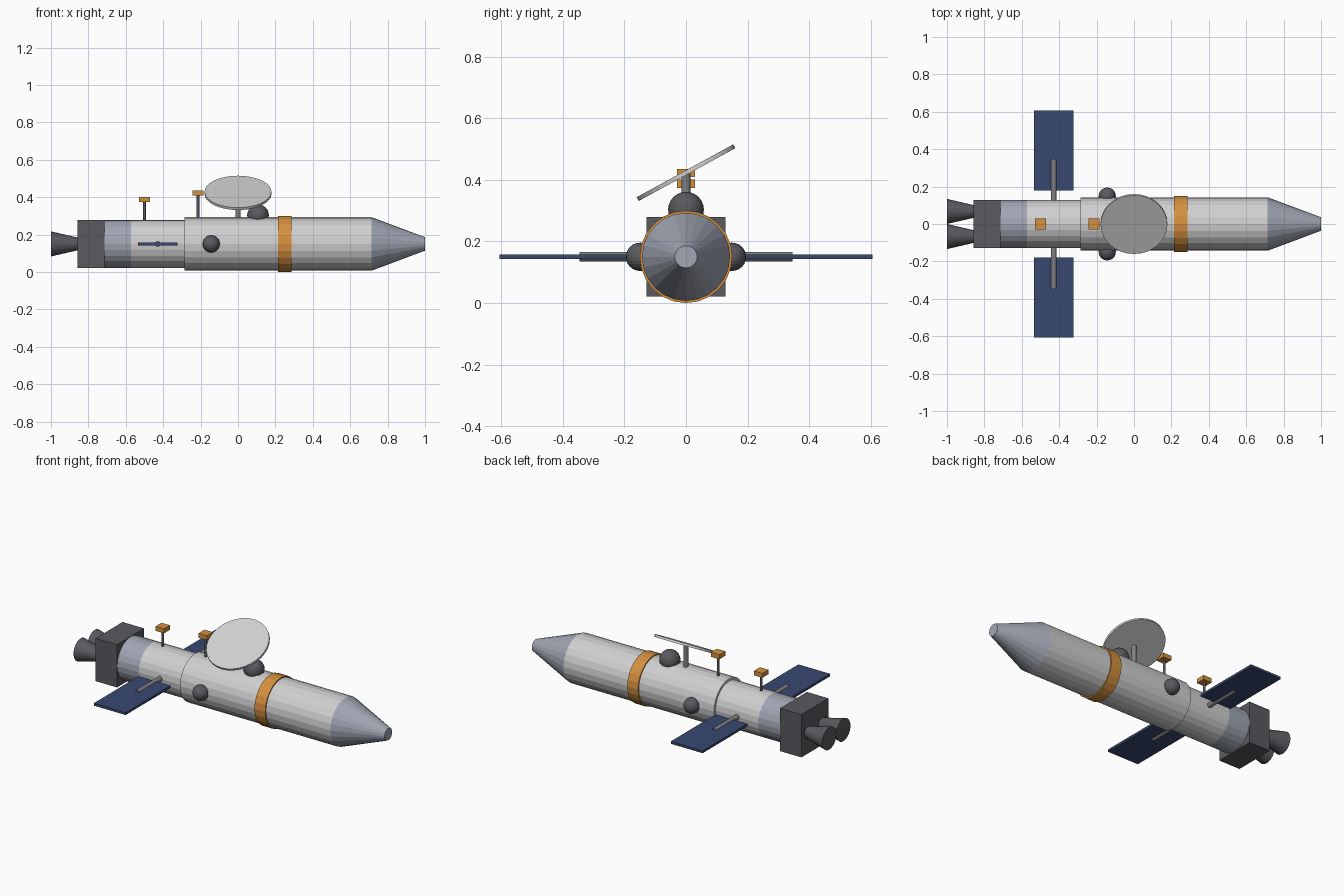
import bpy
import math
from mathutils import Vector

if "Cube" in bpy.data.objects:
    bpy.data.objects.remove(bpy.data.objects["Cube"])


def material(name, r, g, b):
    m = bpy.data.materials.new(name)
    m.use_nodes = True
    m.diffuse_color = (r, g, b, 1)
    m.node_tree.nodes["Principled BSDF"].inputs["Base Color"].default_value = (r, g, b, 1)
    return m


HULL = material("light grey hull", 0.63, 0.63, 0.64)
NOSE = material("blue grey panels", 0.35, 0.38, 0.45)
DARK = material("dark grey metal", 0.10, 0.10, 0.115)
STRUT = material("mid grey strut", 0.22, 0.22, 0.23)
GOLD = material("gold foil", 0.66, 0.28, 0.05)
SOLAR = material("solar blue", 0.04, 0.065, 0.16)

AXIS = 0.15  # height of the hull centre line


def finish(name, mat):
    ob = bpy.context.object
    ob.name = name
    ob.data.materials.append(mat)
    return ob


def tube(name, mat, start, end, r1, r2=None, sides=24):
    """Cylinder or cone frustum from start to end."""
    a, b = Vector(start), Vector(end)
    d = b - a
    bpy.ops.mesh.primitive_cone_add(
        vertices=sides, radius1=r1, radius2=r1 if r2 is None else r2,
        depth=d.length, location=(a + b) / 2,
        rotation=d.to_track_quat('Z', 'Y').to_euler())
    return finish(name, mat)


def along_x(name, mat, x1, x2, r1, r2=None, y=0):
    return tube(name, mat, (x1, y, AXIS), (x2, y, AXIS), r1, r2)


def box(name, mat, centre, size):
    bpy.ops.mesh.primitive_cube_add(size=1, location=centre)
    ob = finish(name, mat)
    ob.data.transform(((size[0], 0, 0, 0), (0, size[1], 0, 0), (0, 0, size[2], 0), (0, 0, 0, 1)))
    return ob


def ball(name, centre, r):
    bpy.ops.mesh.primitive_uv_sphere_add(segments=20, ring_count=12, radius=r, location=centre)
    return finish(name, DARK)


# Hull sections from tail to nose
box("engine_block", DARK, (-0.786, 0, AXIS), (0.143, 0.257, 0.257))
along_x("tail_collar", NOSE, -0.714, -0.571, 0.1286)
along_x("rear_hull", HULL, -0.571, -0.286, 0.1286)
along_x("main_hull", HULL, -0.286, 0.714, 0.143)
along_x("gold_band", GOLD, 0.214, 0.286, 0.15)
along_x("nose_cone", NOSE, 0.714, 1.0, 0.143, 0.036)

# Mirrored side parts
for side, s in (("left", 1), ("right", -1)):
    along_x(side + "_nozzle", DARK, -1.0, -0.857, 0.067, 0.034, y=s * 0.067)
    box(side + "_solar_panel", SOLAR, (-0.429, s * 0.393, AXIS), (0.212, 0.426, 0.0143))
    tube(side + "_panel_arm", STRUT, (-0.429, s * 0.1, AXIS), (-0.429, s * 0.346, AXIS), 0.0155, sides=12)
    ball(side + "_side_dome", (-0.143, s * 0.149, AXIS), 0.046)

# Sensor dome on top
ball("top_dome", (0.107, 0, 0.303), 0.058)

# Antennas with square heads
for name, x, z in (("rear", -0.5, 0.387), ("front", -0.214, 0.422)):
    tube(name + "_antenna_stem", DARK, (x, 0, 0.26), (x, 0, z), 0.0072, sides=12)
    box(name + "_antenna_head", GOLD, (x, 0, z), (0.057, 0.057, 0.0265))

# Tilted dish on its post
tube("dish_post", STRUT, (0, 0, 0.27), (0, 0, 0.42), 0.0143, sides=16)
tilt = 0.5
normal = Vector((0, -math.sin(tilt), math.cos(tilt)))
centre = Vector((0, 0, 0.423))
tube("dish", HULL, centre - normal * 0.007, centre + normal * 0.007, 0.1786, sides=32)
